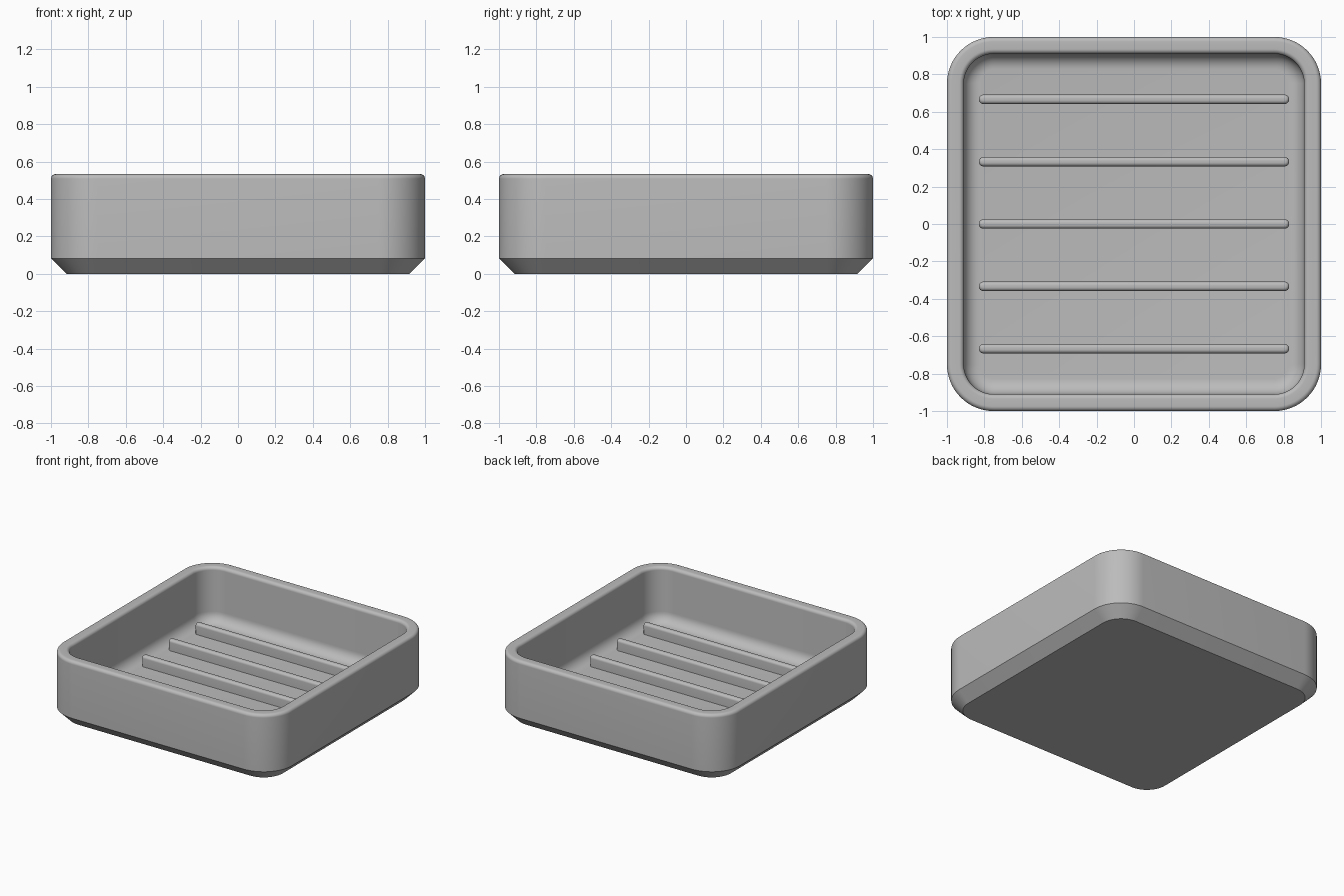
import bpy
import bmesh
from math import sin, cos, pi, radians

cube = bpy.data.objects.get("Cube")
if cube:
    bpy.data.objects.remove(cube, do_unlink=True)

grey = bpy.data.materials.new("plain grey")
grey.use_nodes = True
colour = (0.5, 0.5, 0.5, 1)
grey.diffuse_color = colour
grey.node_tree.nodes["Principled BSDF"].inputs["Base Color"].default_value = colour


def arc(cx, cz, r, start, end, steps=8):
    """Points along an arc, angles in degrees."""
    angles = [radians(start + (end - start) * i / steps) for i in range(steps + 1)]
    return [(cx + r * cos(a), cz + r * sin(a)) for a in angles]


def rounded_loft(name, half_x, half_y, radius, profile, steps=16):
    """Sweep an (inset, height) profile round a rounded rectangle, capping both ends."""
    bm = bmesh.new()
    rings = []
    for inset, z in profile:
        ring = []
        for k, (sx, sy) in enumerate([(1, 1), (-1, 1), (-1, -1), (1, -1)]):
            for i in range(steps + 1):
                a = (k + i / steps) * pi / 2
                r = radius - inset
                ring.append(bm.verts.new((sx * (half_x - radius) + r * cos(a),
                                          sy * (half_y - radius) + r * sin(a), z)))
        rings.append(ring)
    for low, high in zip(rings, rings[1:]):
        n = len(low)
        for i in range(n):
            j = (i + 1) % n
            bm.faces.new((low[i], low[j], high[j], high[i]))
    bm.faces.new(rings[0][::-1])
    bm.faces.new(rings[-1])
    bmesh.ops.remove_doubles(bm, verts=bm.verts, dist=1e-5)
    mesh = bpy.data.meshes.new(name)
    bm.to_mesh(mesh)
    bm.free()
    obj = bpy.data.objects.new(name, mesh)
    bpy.context.collection.objects.link(obj)
    mesh.materials.append(grey)
    bpy.ops.object.select_all(action="DESELECT")
    obj.select_set(True)
    bpy.context.view_layer.objects.active = obj
    bpy.ops.object.shade_smooth_by_angle(angle=radians(30))
    return obj


# Tray: chamfered foot, outer wall, rounded rim, inner wall, coved floor
height, wall, floor, rim, cove = 0.533, 0.09, 0.1, 0.025, 0.083
profile = [(0.083, 0), (0, 0.083)]
profile += arc(rim, height - rim, rim, 180, 90)
profile += arc(wall - rim, height - rim, rim, 90, 0)
profile += arc(wall + cove, floor + cove, cove, 180, 270)
rounded_loft("tray", 1, 1, 0.25, profile)

# Drainage ribs with rounded ends and tops
rib_top, half_width, fillet = 0.185, 0.025, 0.02
rib_profile = [(0, floor - 0.01)] + arc(fillet, rib_top - fillet, fillet, 180, 90, 6)
for n in range(-2, 3):
    rib = rounded_loft(f"rib_{n + 3}", 0.83, half_width, half_width, rib_profile, 8)
    rib.location.y = n / 3
